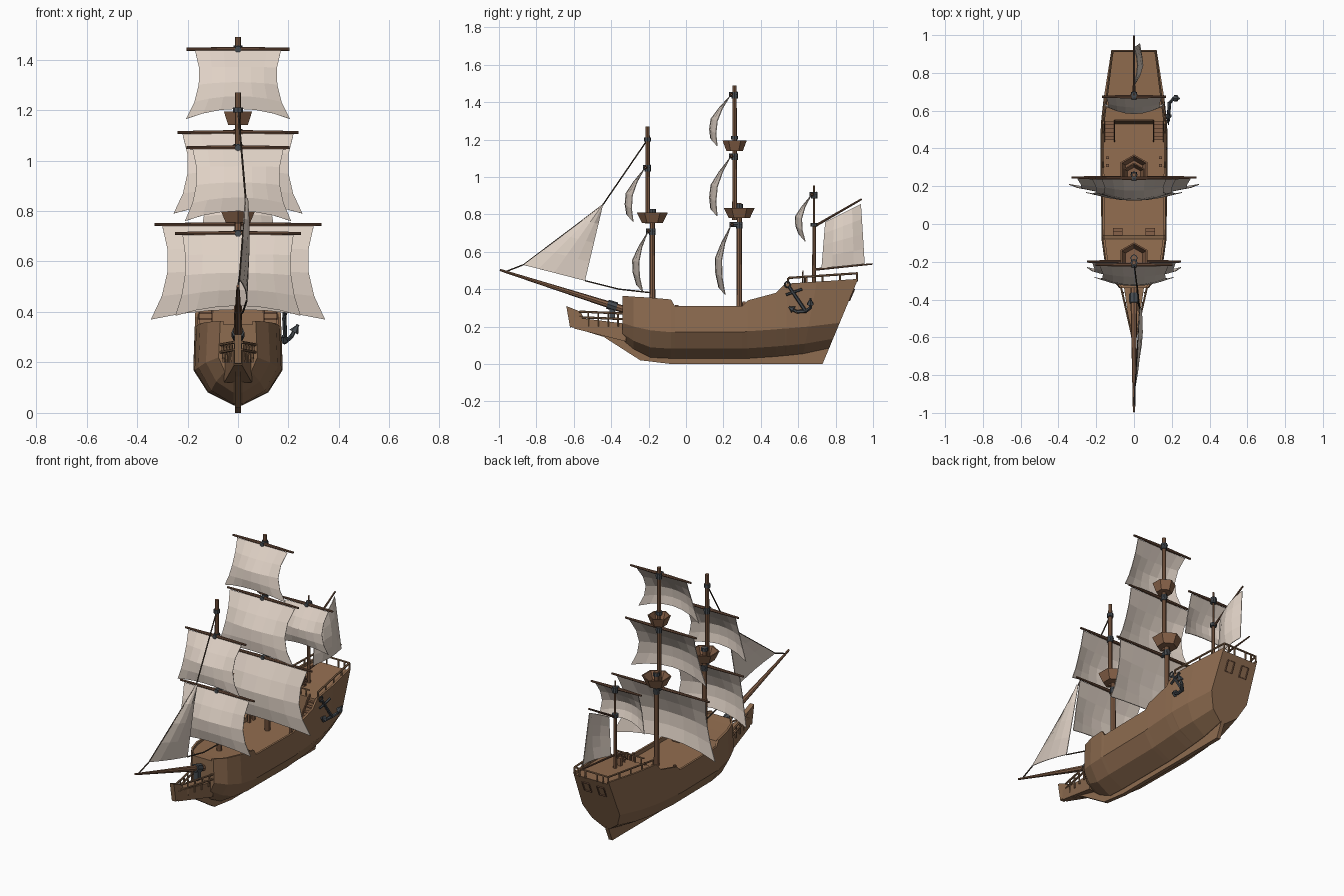
import bpy, bmesh, math
from mathutils import Vector, Matrix

if "Cube" in bpy.data.objects:
    bpy.data.objects.remove(bpy.data.objects["Cube"], do_unlink=True)


def material(name, *rgb):
    mat = bpy.data.materials.new(name)
    mat.use_nodes = True
    mat.diffuse_color = (*rgb, 1)
    mat.node_tree.nodes["Principled BSDF"].inputs["Base Color"].default_value = (*rgb, 1)
    return mat


HULL = material("hull wood", .27, .15, .08)
DECK = material("deck wood", .29, .155, .08)
MAST = material("mast wood", .24, .12, .065)
SPAR = material("spar wood", .17, .085, .05)
CLOTH = material("sail cloth", .74, .64, .56)
ROPE = material("dark rope", .07, .05, .035)
IRON = material("iron", .06, .07, .08)


def finish(name, bm, *mats):
    bmesh.ops.recalc_face_normals(bm, faces=bm.faces)
    mesh = bpy.data.meshes.new(name)
    for mat in mats:
        mesh.materials.append(mat)
    bm.to_mesh(mesh)
    bm.free()
    obj = bpy.data.objects.new(name, mesh)
    bpy.context.collection.objects.link(obj)
    return obj


def rods(name, mat, parts, sides=8):
    """Tapered poles, each given as start, end, start radius, end radius."""
    bm = bmesh.new()
    for a, b, r1, r2 in parts:
        a, b = Vector(a), Vector(b)
        d = b - a
        m = Matrix.Translation((a + b) / 2) @ d.to_track_quat('Z', 'Y').to_matrix().to_4x4()
        bmesh.ops.create_cone(bm, cap_ends=True, segments=sides, radius1=r1,
                              radius2=r2, depth=d.length, matrix=m)
    return finish(name, bm, mat)


def boxes(name, mat, parts):
    """Boxes, each given as centre and full size."""
    bm = bmesh.new()
    for c, s in parts:
        bmesh.ops.create_cube(bm, size=1, matrix=Matrix.Translation(c) @ Matrix.Diagonal((*s, 1)))
    return finish(name, bm, mat)


def loft(name, sections, *mats):
    """Closed sections joined in order and capped at both ends."""
    bm = bmesh.new()
    rings = [[bm.verts.new(p) for p in s] for s in sections]
    n = len(rings[0])
    for a, b in zip(rings, rings[1:]):
        for i in range(n):
            j = (i + 1) % n
            bm.faces.new((a[i], a[j], b[j], b[i]))
    bm.faces.new(rings[0])
    bm.faces.new(rings[-1])
    return finish(name, bm, *mats)


def plate(name, mat, profile, half):
    return loft(name, [[(x, y, z) for y, z in profile] for x in (-half, half)], mat)


def sheet(name, point, cols, rows):
    """Cloth grid from a function of u and v in 0..1."""
    bm = bmesh.new()
    g = [[bm.verts.new(point(i / cols, j / rows)) for i in range(cols + 1)] for j in range(rows + 1)]
    for j in range(rows):
        for i in range(cols):
            bm.faces.new((g[j][i], g[j][i + 1], g[j + 1][i + 1], g[j + 1][i]))
    obj = finish(name, bm, CLOTH)
    mod = obj.modifiers.new("thickness", 'SOLIDIFY')
    mod.thickness, mod.offset = .004, 0
    return obj


def mirrored(parts):
    flip = lambda p: (-p[0], p[1], p[2])
    return parts + [(flip(a), flip(b), r, s) for a, b, r, s in parts]


# Hull: y, sheer half width, sheer z, chine z, garboard z, deck z
stations = [
    (-.34, .07, .365, .22, .13, .35), (-.28, .12, .36, .2, .08, .345),
    (-.19, .15, .355, .18, .035, .34), (-.08, .165, .345, .17, .03, .335),
    (-.06, .165, .31, .17, .03, .285), (.3, .17, .31, .17, .03, .285),
    (.33, .17, .34, .175, .03, .285), (.48, .17, .38, .185, .04, .285),
    (.53, .168, .43, .19, .045, .285), (.54, .168, .43, .19, .045, .415),
    (.7, .155, .44, .2, .055, .425), (.92, .12, .455, .22, .085, .44)]


def section(y, sx, sz, cz, gz, dz):
    cx = sx + .007
    half = [(.018, gz), (cx * .68, gz + .37 * (cz - gz)), (cx, cz), (sx, sz),
            (sx - .012, sz), (sx - .012, dz)]
    rake = .19 * max(0, (y - .53) / .39)
    ring = half + [(-x, z) for x, z in reversed(half)]
    return [(x, y - rake * (1 - z / sz), z) for x, z in ring]


hull = loft("hull", [section(*s) for s in stations], HULL, DECK)
for f in hull.data.polygons:
    if f.normal.z > .9:
        f.material_index = 1

# Keel, stem and beak
plate("keel", HULL, [(-.62, .2), (-.44, .145), (-.245, .02), (-.08, 0), (.73, 0),
                     (.77, .095), (.6, .08), (-.15, .08), (-.3, .2)], .012)
loft("beak", [[(-w, y, lo), (w, y, lo), (w, y, hi), (-w, y, hi)]
              for y, w, lo, hi in ((-.32, .055, .12, .215), (-.6, .015, .19, .25))], HULL)
plate("beak_head", HULL, [(-.64, .31), (-.565, .28), (-.53, .22), (-.62, .195)], .014)
beak_rails = [((.015, -.57, z), (.07, -.33, z - .01), .006, .006) for z in (.28, .25)]
for k in range(4):
    t = .2 + k * .22
    x, y = .015 + .055 * t, -.57 + .24 * t
    beak_rails.append(((x * .9, y, .2), (x, y, .275), .005, .005))
rods("beak_rails", HULL, mirrored(beak_rails), 6)

# Quarterdeck railing
rail = [((.16, .545, .46), (.114, .915, .485), .006, .006),
        ((0, .915, .485), (.114, .915, .485), .006, .006),
        ((0, .548, .455), (.1, .548, .455), .005, .005)]
for k in range(5):
    t = k / 4
    x, y, z = .16 - .046 * t, .545 + .37 * t, .425 + .025 * t
    rail.append(((x, y, z), (x, y, z + .035), .005, .005))
for x in (.04, .08):
    rail += [((x, .915, .44), (x, .915, .485), .005, .005),
             ((x, .548, .41), (x, .548, .455), .004, .004)]
rods("quarterdeck_railing", HULL, mirrored(rail), 6)

# Transom window frames
frames = []
for side in (.027, .073):
    frames.append(((side, .874, .34), (side, .9, .4), .004, .004))
for y, z in ((.874, .34), (.9, .4)):
    frames.append(((.027, y, z), (.073, y, z), .004, .004))
rods("transom_window_frames", SPAR, mirrored(frames), 4)

# Stairs and bitts
steps = []
for s in (-1, 1):
    for k in range(5):
        steps.append(((s * .13, .455 + k * .02, .3 + k * .024), (.05, .022, .008)))
    for k in range(2):
        steps.append(((s * .085, -.05 + k * .02, .31 - k * .015), (.05, .02, .01)))
    for y in (.31, .35):
        steps.append(((s * .14, y, .305), (.014, .014, .06)))
boxes("stairs_and_bitts", MAST, steps)
for s, side in ((-1, "right"), (1, "left")):
    for x in (.103, .156):
        stringer = plate(side + "_stair_stringer", MAST,
                         [(.445, .285), (.55, .415), (.55, .435), (.435, .305), (.435, .285)], .003)
        stringer.location.x = s * x

# Ship wheel
bm = bmesh.new()
for k in range(8):
    a = k * math.pi / 4
    m = Matrix.Translation((0, .625, .465)) @ Matrix.Rotation(a, 4, 'Y')
    bmesh.ops.create_cube(bm, size=1, matrix=m @ Matrix.Diagonal((.006, .006, .07, 1)))
    bmesh.ops.create_cube(bm, size=1, matrix=m @ Matrix.Translation((0, 0, .025))
                          @ Matrix.Diagonal((.022, .008, .006, 1)))
finish("ship_wheel", bm, SPAR)
boxes("wheel_post", MAST, [((0, .64, .445), (.02, .02, .05))])

# Masts
rods("main_mast", MAST, [((0, .285, .28), (0, .285, .86), .016, .013),
                         ((0, .26, .77), (0, .26, 1.49), .013, .011)])
rods("fore_mast", MAST, [((0, -.18, .33), (0, -.18, .83), .016, .013),
                         ((0, -.205, .75), (0, -.205, 1.27), .013, .011)])
rods("mizzen_mast", MAST, [((0, .685, .42), (0, .685, .75), .011, .009),
                           ((0, .685, .74), (0, .685, .955), .006, .005)])
rods("bowsprit", MAST, [((0, -.28, .275), (0, -.995, .503), .021, .006)])


# Lookout platforms: hollow six-sided cups
def lookout(name, y, z, r, h=.055):
    rings = [(r * .68, z), (r, z + h), (r * .9, z + h), (r * .62, z + .01)]
    loft(name, [[(q * math.sin(k * math.pi / 3), y + q * math.cos(k * math.pi / 3), w)
                 for k in range(6)] for q, w in rings], MAST)


lookout("main_lookout", .285, .78, .083)
lookout("main_upper_lookout", .26, 1.14, .065)
lookout("fore_lookout", -.18, .755, .083)


# Square sails with yards and iron yard collars
def square_sail(name, mast_y, y0, top, bottom, yard, w0, w1, w2, d):
    def point(u, v):
        s = 2 * u - 1
        w = w0 * (1 - v) * (1 - 2 * v) + w1 * 4 * v * (1 - v) + w2 * v * (2 * v - 1)
        belly = .035 * (1 - s * s) * min(1, 2 * v) + .034 * math.sin(math.pi * v) + d * v
        return s * w, y0 - belly, top + (bottom - top) * v + .04 * v * v * (1 - s * s)
    sheet(name + "_sail", point, 6, 4)
    rods(name + "_yard", SPAR, mirrored([((0, y0 + .006, top + .006),
                                         (yard, y0 + .006, top + .006), .01, .006)]))
    rods(name + "_collar", IRON, [((0, mast_y + .015, top + .006), (0, y0 - .008, top + .006), .015, .013),
                                  ((0, mast_y, top - .015), (0, mast_y, top + .02), .017, .017)])


square_sail("main_course", .285, .24, .74, .37, .33, .3, .28, .345, .03)
square_sail("main_topsail", .26, .237, 1.105, .79, .24, .22, .2, .255, .07)
square_sail("main_topgallant", .26, .237, 1.435, 1.165, .205, .17, .155, .205, .07)
square_sail("fore_course", -.18, -.205, .705, .385, .25, .22, .21, .248, .025)
square_sail("fore_topsail", -.205, -.222, 1.045, .76, .205, .18, .165, .21, .06)
square_sail("mizzen", .685, .668, .9, .655, .17, .145, .135, .165, .03)


# Fore-and-aft sails
def fore_aft_sail(name, a, b, c, d, bulge):
    a, b, c, d = map(Vector, (a, b, c, d))

    def point(u, v):
        p = a.lerp(b, u).lerp(d.lerp(c, u), v)
        p.x += bulge * math.sin(math.pi * u) * math.sin(math.pi * (.15 + .7 * v))
        return p
    sheet(name, point, 4, 4)


fore_aft_sail("spanker_sail", (0, .745, .76), (0, .935, .855), (.03, .955, .535),
              (0, .725, .512), .04)
rods("spanker_spars", SPAR, [((0, .685, .735), (0, .94, .882), .007, .005),
                             ((0, .685, .505), (0, .998, .535), .007, .004)])
fore_aft_sail("jib_sail", (.028, -.45, .85), (.03, -.445, .85), (.035, -.54, .445),
              (.005, -.87, .53), .02)
rods("jib_rigging", ROPE, [((0, -.205, 1.2), (.03, -.445, .85), .004, .004),
                           ((.03, -.445, .85), (.005, -.87, .53), .003, .003),
                           ((.005, -.87, .53), (0, -.96, .495), .004, .004),
                           ((.035, -.54, .445), (.02, -.36, .4), .004, .004),
                           ((.02, -.36, .4), (0, -.18, .38), .004, .004)], 5)

# Iron fittings: bowsprit collar and mast caps
rods("bowsprit_collar", IRON, [((0, -.37, .304), (0, -.42, .32), .026, .025)])
boxes("bowsprit_clamp", IRON, [((0, -.395, .285), (.03, .03, .09))])
rods("mast_caps", IRON, [((0, y, z), (0, y, z + .02), .019, .019) for y, z in
                         ((.285, .835), (.26, 1.2), (-.18, .81), (-.205, 1.19), (.685, .735))])

# Anchor hung on the left side
crown = Vector((.187, .64, .282))
anchor = [((.183, .55, .415), crown, .008, .01),
          ((.18, .535, .37), (.19, .62, .4), .007, .007)]
left_arm = [crown, (.183, .59, .28), (.18, .55, .305)]
right_arm = [crown, (.21, .665, .3), (.238, .665, .35)]
for arm in (left_arm, right_arm):
    anchor += [(arm[0], arm[1], .01, .009), (arm[1], arm[2], .009, .006),
               (Vector(arm[1]).lerp(Vector(arm[2]), .4), arm[2], .02, .002)]
for k in range(6):
    a, b = k * math.pi / 3, (k + 1) * math.pi / 3
    anchor.append(((.183, .542 + .016 * math.cos(a), .425 + .016 * math.sin(a)),
                   (.183, .542 + .016 * math.cos(b), .425 + .016 * math.sin(b)), .004, .004))
rods("anchor", IRON, anchor, 6)
